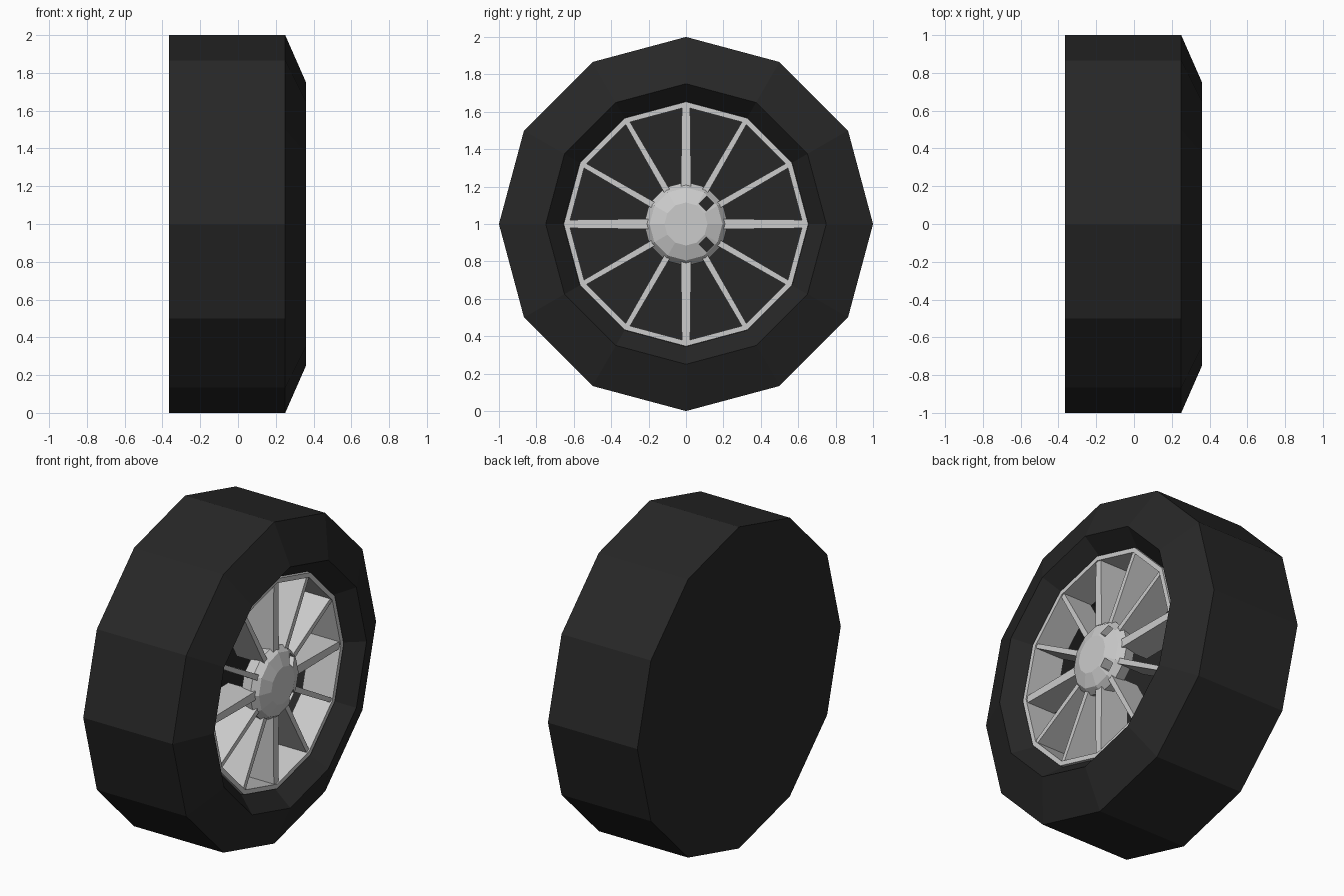
import bpy, bmesh, math
from mathutils import Matrix

if "Cube" in bpy.data.objects:
    bpy.data.objects.remove(bpy.data.objects["Cube"])

SIDES = 12
CENTRE = Matrix.Translation((0, 0, 1))


def finish(name, bm, mat=None):
    bmesh.ops.recalc_face_normals(bm, faces=bm.faces)
    me = bpy.data.meshes.new(name)
    bm.to_mesh(me)
    bm.free()
    ob = bpy.data.objects.new(name, me)
    bpy.context.collection.objects.link(ob)
    if mat:
        me.materials.append(mat)
    return ob


def lathe(name, profile, mat=None, closed=False):
    """Spin (x, radius) points round the axle; open profiles get end caps."""
    bm = bmesh.new()
    rings = []
    for x, r in profile:
        ring = []
        for i in range(SIDES):
            a = 2 * math.pi * i / SIDES
            ring.append(bm.verts.new((x, r * math.cos(a), 1 + r * math.sin(a))))
        rings.append(ring)
    pairs = list(zip(rings, rings[1:]))
    if closed:
        pairs.append((rings[-1], rings[0]))
    else:
        bm.faces.new(rings[0])
        bm.faces.new(rings[-1])
    for a, b in pairs:
        for i in range(SIDES):
            j = (i + 1) % SIDES
            bm.faces.new((a[i], a[j], b[j], b[i]))
    return finish(name, bm, mat)


def radial_box(name, angle, r0, r1, x0, x1, w0, w1):
    """Tapered box pointing outward from the axle at the given angle."""
    bm = bmesh.new()
    bmesh.ops.create_cube(bm, size=1)
    for v in bm.verts:
        outer = v.co.y > 0
        v.co = ((x1 if v.co.x > 0 else x0),
                (r1 if outer else r0),
                v.co.z * (w1 if outer else w0))
    bm.transform(CENTRE @ Matrix.Rotation(angle, 4, 'X'))
    return finish(name, bm)


rubber = bpy.data.materials.new("dark_rubber")
rubber.diffuse_color = (0.02, 0.02, 0.02, 1)
rubber.use_nodes = True
rubber.node_tree.nodes["Principled BSDF"].inputs["Base Color"].default_value = rubber.diffuse_color

# Tyre: closed flat back, sloped front shoulder, recessed dark well
lathe("tyre", [(-0.365, 1.0), (0.25, 1.0), (0.36, 0.75),
               (0.25, 0.655), (-0.05, 0.655)], rubber)

# Rim barrel
lathe("rim", [(0.27, 0.654), (0.27, 0.625), (0.06, 0.625), (0.06, 0.654)],
      closed=True)

# Hub with bevelled face and four bolt openings
hub = lathe("hub", [(0.17, 0.21), (0.24, 0.225), (0.28, 0.195),
                    (0.31, 0.115)])
for k in range(4):
    cutter = radial_box("bolt_cutter", math.pi / 4 + k * math.pi / 2,
                        0.125, 0.185, 0.0, 0.5, 0.055, 0.055)
    cutter.hide_render = True
    cutter.hide_viewport = True
    cutter.display_type = 'WIRE'
    mod = hub.modifiers.new("bolt_opening", 'BOOLEAN')
    mod.operation = 'DIFFERENCE'
    mod.solver = 'EXACT'
    mod.object = cutter

# Deep spokes, the upright and level ones slightly wider
for i in range(SIDES):
    w = 0.055 if i % 3 == 0 else 0.034
    radial_box("spoke", 2 * math.pi * i / SIDES, 0.195, 0.635,
               0.07, 0.262, w, w * 0.8)
